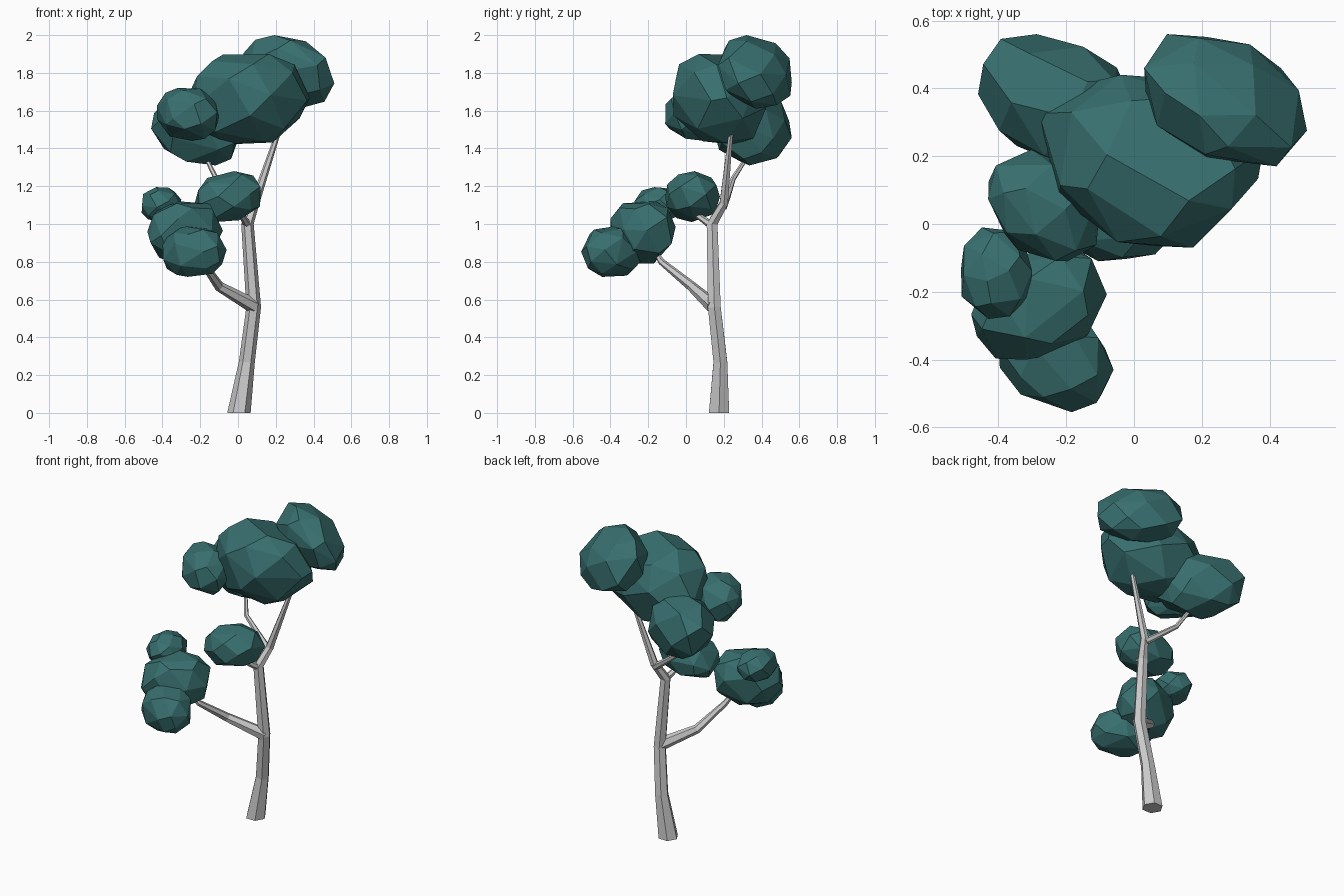
import bpy, bmesh, math, random
from mathutils import Vector

if "Cube" in bpy.data.objects:
    bpy.data.objects.remove(bpy.data.objects["Cube"])

leaf_mat = bpy.data.materials.new("teal_leaves")
leaf_mat.diffuse_color = (0.04, 0.16, 0.16, 1)
leaf_mat.use_nodes = True
leaf_mat.node_tree.nodes["Principled BSDF"].inputs["Base Color"].default_value = leaf_mat.diffuse_color


def finish(bm, name, mat=None):
    bmesh.ops.recalc_face_normals(bm, faces=bm.faces[:])
    me = bpy.data.meshes.new(name)
    bm.to_mesh(me)
    bm.free()
    ob = bpy.data.objects.new(name, me)
    bpy.context.collection.objects.link(ob)
    if mat:
        me.materials.append(mat)


def limb(name, path, sides=6):
    """Tapered faceted tube through (x, y, z, radius) points."""
    bm = bmesh.new()
    pts = [Vector(p[:3]) for p in path]
    rings = []
    for i, p in enumerate(pts):
        t = (pts[min(i + 1, len(pts) - 1)] - pts[max(i - 1, 0)]).normalized()
        if p.z == 0:
            t = Vector((0, 0, 1))
        u = Vector((0, 1, 0)).cross(t).normalized()
        v = t.cross(u)
        ring = []
        for k in range(sides):
            a = 2 * math.pi * k / sides
            ring.append(bm.verts.new(p + path[i][3] * (u * math.cos(a) + v * math.sin(a))))
        rings.append(ring)
    for a, b in zip(rings, rings[1:]):
        for k in range(sides):
            j = (k + 1) % sides
            bm.faces.new((a[k], a[j], b[j], b[k]))
    bm.faces.new(rings[0])
    bm.faces.new(rings[-1])
    finish(bm, name)


def clump(name, lo, hi, xz, xy, yz, taper, seed, count=28):
    """Faceted convex leaf clump fitted to a box; leans per view, narrower at the front by taper."""
    rng = random.Random(seed)
    pts = []
    for i in range(count):
        z = 1 - 2 * (i + 0.5) / count
        a = i * math.pi * (3 - math.sqrt(5)) + seed
        r = math.sqrt(1 - z * z)
        n = Vector((r * math.cos(a), r * math.sin(a), z))
        n += Vector([rng.uniform(-0.16, 0.16) for _ in range(3)])
        n.normalize()
        n = Vector([math.copysign(abs(c) ** 0.94, c) for c in n])
        n.x *= 1 + taper * n.y
        n.y, n.z = n.y + xy * n.x, n.z + xz * n.x + yz * n.y
        pts.append(n)
    mn = [min(p[k] for p in pts) for k in range(3)]
    mx = [max(p[k] for p in pts) for k in range(3)]
    bm = bmesh.new()
    for p in pts:
        bm.verts.new([lo[k] + (p[k] - mn[k]) / (mx[k] - mn[k]) * (hi[k] - lo[k]) for k in range(3)])
    bmesh.ops.convex_hull(bm, input=bm.verts[:])
    loose = [v for v in bm.verts if not v.link_faces]
    bmesh.ops.delete(bm, geom=loose, context='VERTS')
    bmesh.ops.dissolve_limit(bm, angle_limit=math.radians(9), verts=bm.verts[:], edges=bm.edges[:])
    finish(bm, name, leaf_mat)


# Trunk and branches
limb("trunk", [(0.005, 0.175, 0, 0.062), (0.047, 0.182, 0.27, 0.042), (0.083, 0.15, 0.56, 0.039),
               (0.05, 0.138, 1.0, 0.033), (0.088, 0.2, 1.11, 0.025), (0.205, 0.235, 1.46, 0.014),
               (0.26, 0.26, 1.62, 0.01)])
limb("lower_branch", [(0.085, 0.145, 0.565, 0.04), (-0.1, 0.03, 0.67, 0.027),
                      (-0.19, -0.13, 0.8, 0.018), (-0.26, -0.2, 0.92, 0.01)])
limb("back_left_branch", [(0.08, 0.195, 1.09, 0.023), (-0.0, 0.22, 1.15, 0.018),
                          (-0.115, 0.25, 1.24, 0.014), (-0.17, 0.32, 1.35, 0.011),
                          (-0.2, 0.36, 1.45, 0.008)])
limb("short_branch", [(0.055, 0.14, 0.99, 0.022), (0.01, 0.04, 1.06, 0.014), (-0.02, 0.02, 1.11, 0.01)])

# Leaf clumps: low corner, high corner, leans in front, top and side views, front taper
CLUMPS = [
    ("crown_leaves", (-0.28, -0.07, 1.42), (0.38, 0.44, 1.90), 0.05, -0.1, -0.1, 0.2),
    ("top_right_leaves", (0.03, 0.17, 1.61), (0.51, 0.56, 2.0), -0.2, -0.35, -0.25, 0),
    ("back_left_leaves", (-0.46, 0.15, 1.31), (0.03, 0.56, 1.69), -0.1, -0.35, 0, 0),
    ("front_left_leaves", (-0.43, -0.11, 1.44), (-0.10, 0.22, 1.72), -0.05, -0.25, 0, 0),
    ("middle_leaves", (-0.23, -0.11, 1.01), (0.12, 0.18, 1.28), 0.15, 0.0, 0, 0),
    ("lower_leaves", (-0.48, -0.40, 0.79), (-0.08, -0.055, 1.12), 0.05, 0.25, 0, 0),
    ("lowest_leaves", (-0.40, -0.555, 0.72), (-0.06, -0.23, 0.99), 0.0, -0.2, 0, 0),
    ("small_leaves", (-0.51, -0.28, 1.01), (-0.30, -0.01, 1.195), 0.0, 0, 0, 0),
]
for i, (name, *shape) in enumerate(CLUMPS):
    clump(name, *shape, i + 3)
